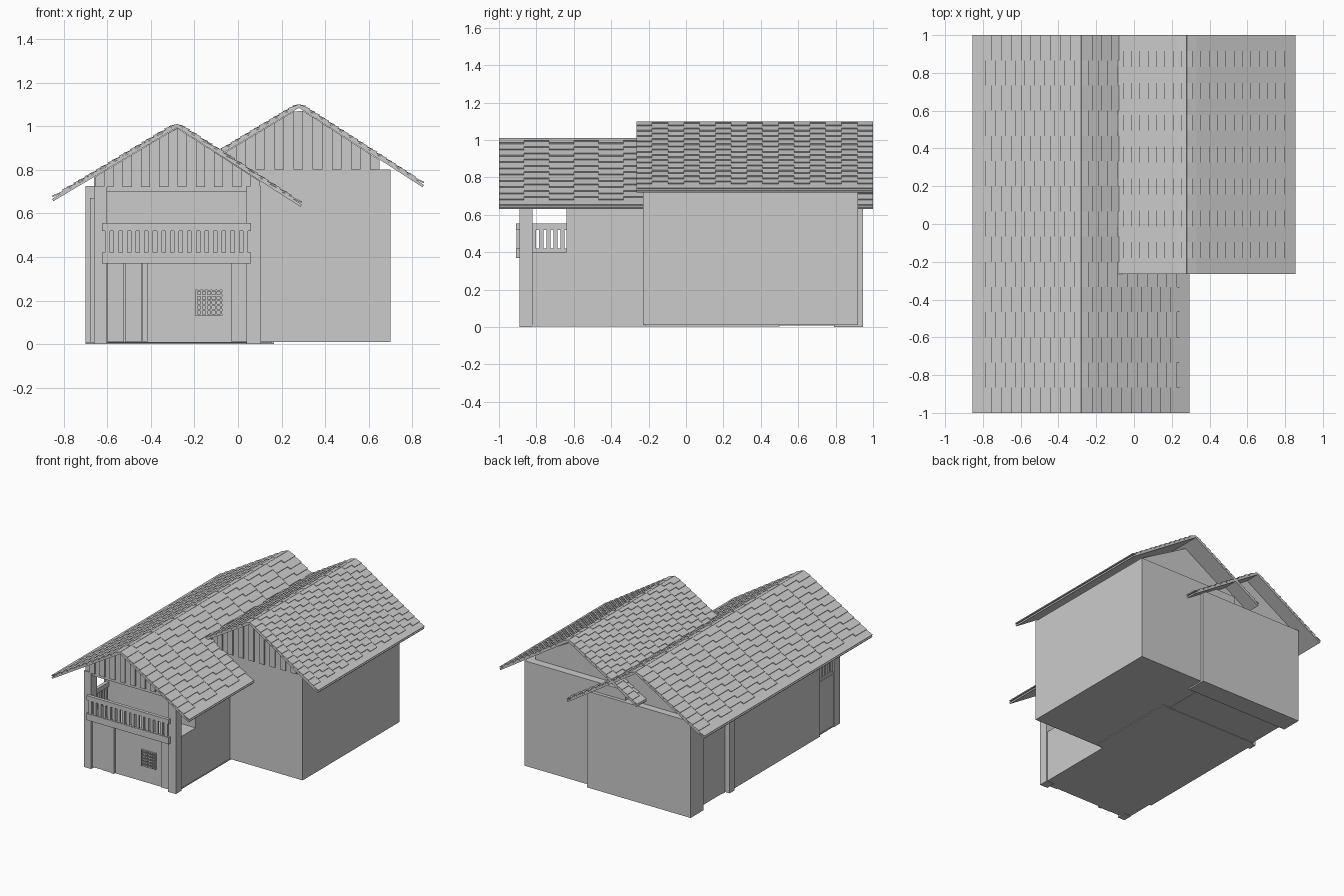
import bpy, bmesh, math

if "Cube" in bpy.data.objects:
    bpy.data.objects.remove(bpy.data.objects["Cube"])

HEX = [(0, 1, 2, 3), (7, 6, 5, 4), (0, 4, 5, 1), (1, 5, 6, 2), (2, 6, 7, 3), (3, 7, 4, 0)]


def add_hex(bm, pts):
    v = [bm.verts.new(p) for p in pts]
    for f in HEX:
        bm.faces.new([v[i] for i in f])


def add_box(bm, x0, x1, y0, y1, z0, z1):
    add_hex(bm, [(x0, y0, z0), (x0, y1, z0), (x1, y1, z0), (x1, y0, z0),
                 (x0, y0, z1), (x0, y1, z1), (x1, y1, z1), (x1, y0, z1)])


def finish(name, bm):
    bmesh.ops.recalc_face_normals(bm, faces=bm.faces)
    me = bpy.data.meshes.new(name)
    bm.to_mesh(me)
    bm.free()
    ob = bpy.data.objects.new(name, me)
    bpy.context.collection.objects.link(ob)
    return ob


def boxes(name, *dims):
    bm = bmesh.new()
    for d in dims:
        add_box(bm, *d)
    return finish(name, bm)


# roof slope: thin slab covered with staggered, slightly lifted shingles
def roof_slope(name, rx, rz, side, ex, ez, y0, y1, rows, cols):
    run, drop = abs(ex - rx), rz - ez
    length = math.hypot(run, drop)
    c, s = run / length, drop / length

    def p(u, y, n):
        return (rx + side * (u * c + n * s), y, rz - u * s + n * c)

    def piece(bm, u0, u1, a, b, n0, n1, t):
        add_hex(bm, [p(u0, a, n0), p(u0, b, n0), p(u1, b, n1), p(u1, a, n1),
                     p(u0, a, n0 + t), p(u0, b, n0 + t), p(u1, b, n1 + t), p(u1, a, n1 + t)])

    bm = bmesh.new()
    piece(bm, 0, length, y0, y1, -0.012, -0.012, 0.012)
    pitch, w = length / rows, (y1 - y0) / cols
    for r in range(rows):
        for k in range(cols):
            low = (r + 1) * pitch
            if r < rows - 1 and k % 2:
                low -= 0.024
            elif r == rows - 1:
                low -= 0.006
            piece(bm, max(r * pitch - 0.03, 0), low, y0 + k * w, y0 + (k + 1) * w,
                  -0.005, 0.006, 0.007)
    finish(name, bm)


def roof(name, rx, rz, half, y0, y1, rows, cols, dl, dr):
    roof_slope(name + "_left_slope", rx, rz, -1, rx - half, rz - dl, y0, y1, rows, cols)
    roof_slope(name + "_right_slope", rx, rz, 1, rx + half, rz - dr, y0, y1, rows, cols)


roof("low_roof", -0.28, 1.008, 0.573, -1, 1, 11, 15, 0.342, 0.368)
roof("high_roof", 0.28, 1.098, 0.573, -0.265, 1, 13, 15, 0.342, 0.368)


# gable made of upright boards cut to the roof line
def gable(name, rx, rz, x0, x1, z0, y, n, left=0.598, right=0.645, step=0.01):
    def top(x):
        return max(z0 + 0.004, rz - (left * (rx - x) if x < rx else right * (x - rx)))

    bm = bmesh.new()
    w = (x1 - x0) / n
    for i in range(n):
        a, b = x0 + i * w, x0 + (i + 1) * w
        f, k = y - step * (i % 2), y + 0.02
        add_hex(bm, [(a, f, z0), (a, k, z0), (b, k, z0), (b, f, z0),
                     (a, f, top(a)), (a, k, top(a)), (b, k, top(b)), (b, f, top(b))])
    finish(name, bm)


gable("low_front_gable", -0.28, 0.992, -0.655, 0.10, 0.72, -0.88, 18)
gable("high_front_gable", 0.28, 1.082, -0.14, 0.65, 0.80, -0.23, 18)
gable("low_back_gable", -0.28, 0.992, -0.66, 0.10, 0.70, 0.87, 2, step=0)
gable("high_back_gable", 0.28, 1.082, -0.14, 0.65, 0.79, 0.84, 2, step=0)

# walls and base
boxes("high_house_walls", (-0.14, 0.70, -0.23, 0.92, 0.01, 0.80))
boxes("low_house_walls", (-0.66, 0.095, -0.64, 0.93, 0.008, 0.72))
boxes("ground_floor_front", (-0.655, 0.095, -0.865, -0.64, 0.008, 0.37))
boxes("left_side_wall", (-0.68, -0.655, -0.625, 0.44, 0.008, 0.67))
boxes("left_side_post", (-0.70, -0.655, 0.42, 0.48, 0.008, 0.725))
boxes("back_block", (-0.70, 0.165, 0.79, 0.945, 0, 0.725))
boxes("base_slab", (-0.66, 0.097, -0.82, 0.50, 0.004, 0.012),
      (0.09, 0.155, -0.22, 0.50, 0.004, 0.012))

# balcony posts, beam and floor
boxes("balcony_posts", (-0.66, -0.60, -0.89, -0.82, 0, 0.725),
      (0.04, 0.105, -0.89, -0.82, 0, 0.725))
boxes("gable_beam", (-0.66, 0.10, -0.88, -0.83, 0.70, 0.72))
boxes("balcony_floor", (-0.655, 0.095, -0.88, -0.64, 0.37, 0.40))

# balcony railing: front and left side
bm = bmesh.new()
for z0, z1 in ((0.37, 0.42), (0.52, 0.555)):
    add_box(bm, -0.625, 0.06, -0.91, -0.885, z0, z1)
    add_box(bm, -0.65, -0.625, -0.885, -0.64, max(z0, 0.40), z1)
for i in range(17):
    x = -0.598 + i * 0.0395
    add_box(bm, x - 0.0115, x + 0.0115, -0.906, -0.89, 0.415, 0.525)
for i in range(6):
    y = -0.85 + i * 0.038
    add_box(bm, -0.645, -0.631, y - 0.011, y + 0.011, 0.41, 0.53)
finish("balcony_railing", bm)

# front door boards of the ground floor
boxes("front_door_boards", (-0.598, -0.522, -0.875, -0.86, 0.01, 0.37),
      (-0.518, -0.442, -0.878, -0.86, 0.01, 0.37),
      (-0.438, -0.415, -0.884, -0.86, 0.01, 0.37),
      (-0.03, 0.04, -0.875, -0.86, 0.01, 0.37))

# barred window
bm = bmesh.new()
for i in range(6):
    x = -0.19 + i * 0.0225
    add_box(bm, x - 0.004, x + 0.004, -0.88, -0.86, 0.13, 0.25)
    z = 0.135 + i * 0.022
    add_box(bm, -0.194, -0.072, -0.877, -0.86, z - 0.004, z + 0.004)
finish("window_grille", bm)
